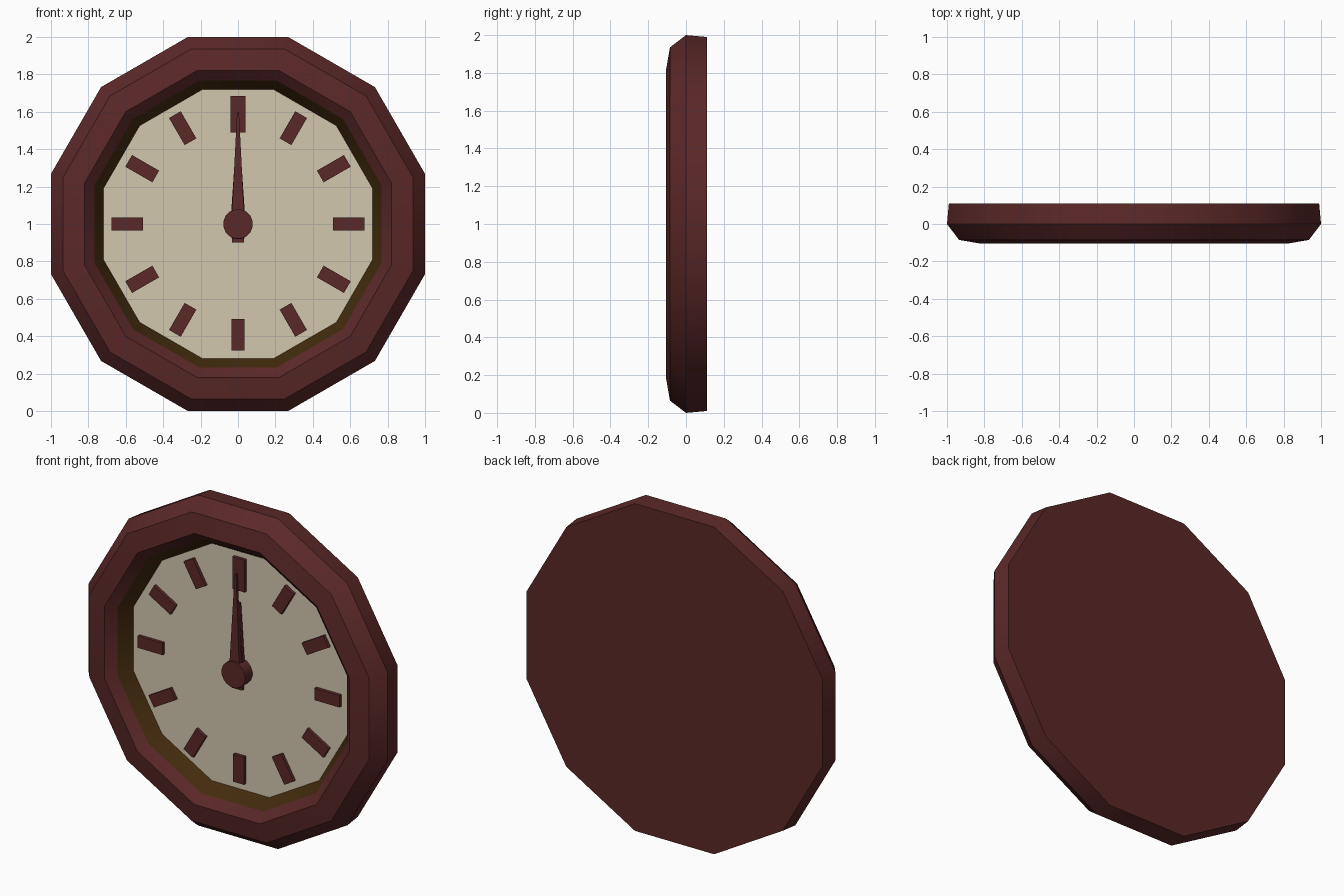
import bpy, bmesh, math
from mathutils import Matrix, Vector

if "Cube" in bpy.data.objects:
    bpy.data.objects.remove(bpy.data.objects["Cube"], do_unlink=True)

CENTRE = Vector((0, 0, 1))


def material(name, rgb):
    m = bpy.data.materials.new(name)
    m.use_nodes = True
    m.diffuse_color = (*rgb, 1)
    m.node_tree.nodes["Principled BSDF"].inputs["Base Color"].default_value = (*rgb, 1)
    return m


red = material("dark red wood", (0.105, 0.021, 0.021))
brown = material("dark brown trim", (0.055, 0.024, 0.004))
cream = material("cream dial", (0.65, 0.575, 0.43))


def finish(name, bm, mat, smooth=False):
    bmesh.ops.recalc_face_normals(bm, faces=bm.faces)
    mesh = bpy.data.meshes.new(name)
    bm.to_mesh(mesh)
    bm.free()
    mesh.materials.append(mat)
    ob = bpy.data.objects.new(name, mesh)
    bpy.context.collection.objects.link(ob)
    if smooth:
        bpy.ops.object.select_all(action='DESELECT')
        ob.select_set(True)
        bpy.context.view_layer.objects.active = ob
        bpy.ops.object.shade_smooth_by_angle(angle=math.radians(32))
    return ob


def turned(name, profile, mat, sides=12, cap_first=False, cap_last=False, smooth=True):
    """Sweep (apothem, depth) points around the clock axis."""
    bm = bmesh.new()
    half = math.pi / sides
    rings = []
    for apothem, y in profile:
        r = apothem / math.cos(half)
        angles = [half * (2 * i + 1) for i in range(sides)]
        rings.append([bm.verts.new(CENTRE + Vector((r * math.cos(a), y, r * math.sin(a))))
                      for a in angles])
    for a, b in zip(rings, rings[1:]):
        for i in range(sides):
            j = (i + 1) % sides
            bm.faces.new((a[i], a[j], b[j], b[i]))
    if cap_first:
        bm.faces.new(rings[0])
    if cap_last:
        bm.faces.new(rings[-1])
    return finish(name, bm, mat, smooth)


def slab(name, sections, mat, angle=0):
    """Loft a bar outward from the centre: (distance, half width, front, back)."""
    bm = bmesh.new()
    loops = [[bm.verts.new((x, y, d)) for x, y in ((-w, f), (w, f), (w, b), (-w, b))]
             for d, w, f, b in sections]
    for a, b in zip(loops, loops[1:]):
        for i in range(4):
            j = (i + 1) % 4
            bm.faces.new((a[i], a[j], b[j], b[i]))
    bm.faces.new(loops[0])
    bm.faces.new(loops[-1])
    bm.transform(Matrix.Translation(CENTRE) @ Matrix.Rotation(angle, 4, 'Y'))
    return finish(name, bm, mat)


# Twelve-sided case with closed back, trim ring and dial
turned("case", [(0.99, 0.11), (1.0, 0.0), (0.935, -0.085), (0.82, -0.105), (0.768, -0.055)],
       red, cap_first=True)
turned("trim_ring", [(0.768, -0.055), (0.718, 0.025)], brown)
turned("dial", [(0.718, 0.025)], cream, cap_first=True, smooth=False)

# Hour markers, the top one larger
for hour in range(12):
    inner, outer, half_width = (0.49, 0.685, 0.041) if hour == 0 else (0.508, 0.675, 0.036)
    slab(f"hour_marker_{hour or 12}",
         [(inner, half_width, 0.005, 0.03), (outer, half_width, 0.005, 0.03)],
         red, hour * math.tau / 12)

# Stacked tapering hands and the hub
slab("hour_hand", [(-0.1, 0.033, -0.01, 0.012), (0.07, 0.036, -0.01, 0.012),
                   (0.42, 0.012, -0.01, 0.012)], red)
slab("minute_hand", [(-0.08, 0.03, -0.035, -0.01), (0.07, 0.032, -0.035, -0.01),
                     (0.6, 0.005, -0.025, -0.012)], red)
turned("hub", [(0.078, 0.025), (0.078, -0.045)], red, sides=16, cap_last=True)
